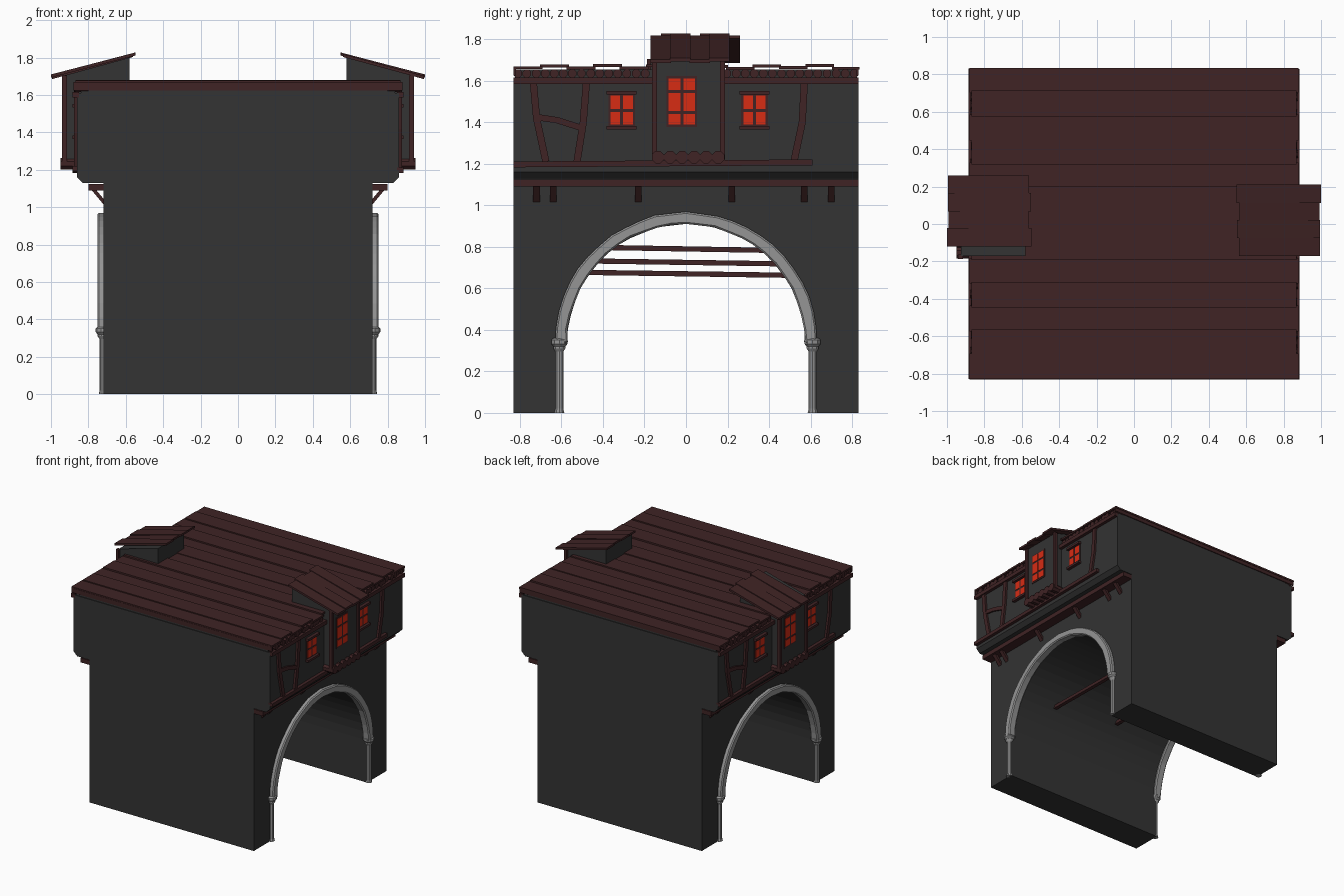
import bpy, bmesh, math, random
from mathutils import Vector

random.seed(4)
if "Cube" in bpy.data.objects:
    bpy.data.objects.remove(bpy.data.objects["Cube"])


def material(name, r, g, b):
    m = bpy.data.materials.new(name)
    m.use_nodes = True
    m.diffuse_color = (r, g, b, 1)
    bsdf = m.node_tree.nodes["Principled BSDF"]
    bsdf.inputs["Base Color"].default_value = (r, g, b, 1)
    bsdf.inputs["Roughness"].default_value = 0.9
    return m


PLASTER = material("dark plaster", 0.033, 0.033, 0.033)
WOOD = material("dark red wood", 0.05, 0.017, 0.018)
STONE = material("grey stone", 0.30, 0.30, 0.30)
GLASS = material("red glass", 0.68, 0.025, 0.007)


def finish(name, bm, mat):
    bmesh.ops.recalc_face_normals(bm, faces=bm.faces[:])
    mesh = bpy.data.meshes.new(name)
    bm.to_mesh(mesh)
    bm.free()
    mesh.materials.append(mat)
    ob = bpy.data.objects.new(name, mesh)
    bpy.context.scene.collection.objects.link(ob)
    return ob


def prism(name, pts, axis, lo, hi, mat):
    """Extrude a profile along x (points are y, z) or y (points are x, z)."""
    bm = bmesh.new()
    place = (lambda p: (lo, p[0], p[1])) if axis == "x" else (lambda p: (p[0], lo, p[1]))
    face = bm.faces.new([bm.verts.new(place(p)) for p in pts])
    new = bmesh.ops.extrude_face_region(bm, geom=[face])["geom"]
    step = Vector((hi - lo, 0, 0) if axis == "x" else (0, hi - lo, 0))
    bmesh.ops.translate(bm, vec=step, verts=[v for v in new if isinstance(v, bmesh.types.BMVert)])
    return finish(name, bm, mat)


def box(name, x, y, z, mat):
    return prism(name, [(x[0], z[0]), (x[1], z[0]), (x[1], z[1]), (x[0], z[1])], "y", *y, mat)


def log(name, x, y, z, r, mat, sides=8):
    ring = [(y + r * math.cos(math.tau * (i + .5) / sides), z + r * math.sin(math.tau * (i + .5) / sides))
            for i in range(sides)]
    return prism(name, ring, "x", *x, mat)


def strip(name, path, width, x, mat):
    """Bent timber lying on the side wall, following y, z points."""
    side = []
    for i, p in enumerate(path):
        d = Vector(path[min(i + 1, len(path) - 1)]) - Vector(path[max(i - 1, 0)])
        n = Vector((-d.y, d.x)).normalized() * width / 2
        side.append((Vector(p) + n, Vector(p) - n))
    return prism(name, [s[0] for s in side] + [s[1] for s in reversed(side)], "x", *x, mat)


def lathe(name, profile, x, y, mat, sides=10):
    bm = bmesh.new()
    rings = [[bm.verts.new((x + r * math.cos(math.tau * i / sides), y + r * math.sin(math.tau * i / sides), z))
              for i in range(sides)] for r, z in profile]
    for a, b in zip(rings, rings[1:]):
        for i in range(sides):
            j = (i + 1) % sides
            bm.faces.new((a[i], a[j], b[j], b[i]))
    bm.faces.new(rings[0])
    bm.faces.new(rings[-1])
    return finish(name, bm, mat)


def arc(r, cz, n, jitter=0.0):
    return [((r + random.uniform(-jitter, jitter)) * math.cos(math.pi * i / n),
             cz + (r + random.uniform(-jitter, jitter)) * math.sin(math.pi * i / n)) for i in range(n + 1)]


# Gate block with arched passage, and overhanging upper storey
SPRING = 0.335
opening = [(0.59, 0)] + arc(0.59, SPRING, 28) + [(-0.59, 0)]
prism("gate_wall", [(-.83, 0), (-.83, 1.14), (.83, 1.14), (.83, 0)] + opening, "x", -.72, .72, PLASTER)
prism("upper_storey", [(-.83, 1.13), (.83, 1.13), (.86, 1.16), (.86, 1.61), (-.86, 1.61), (-.86, 1.16)],
      "y", -.83, .83, PLASTER)

# Tie beams across the passage
for i, (x, z, y) in enumerate([(.37, .67, .5), (-.2, .725, .47), (-.55, .79, .41)]):
    strip(f"tie_beam_{i}", [(-y, z + .007), (y, z - .007)], .025, (x - .015, x + .015), WOOD)

# Roof boards on a plaster core
box("roof_core", (-.84, .84), (-.825, .825), (1.6, 1.655), PLASTER)
COUNT = 13
for i in range(COUNT):
    y = -.83 + 1.66 * i / COUNT
    z = 1.655 + (.01 if i % 2 else 0) + random.uniform(-.003, .003)
    end = .88 if i % 2 == 0 else .87
    box(f"roof_board_{i}", (-end, end), (y, min(y + .138, .835)), (z, z + .014), WOOD)
for y in (-.832, .818):
    box("roof_edge_board", (-.88, .88), (y, y + .014), (1.625, 1.66), WOOD)

# Everything on one side, later copied to the other side
side = []
add = side.append

# Stone arch trim with columns
trim = prism("arch_trim", arc(.632, SPRING, 26, .004) + arc(.573, SPRING, 26, .004)[::-1],
             "x", .69, .752, STONE)
bevel = trim.modifiers.new("worn edges", "BEVEL")
bevel.width, bevel.segments = .008, 1
add(trim)
for s in (-1, 1):
    add(lathe("arch_column", [(.025, 0), (.02, .02), (.02, .295), (.03, .31), (.03, .32), (.041, .332),
                              (.041, .352), (.03, .36)], .72, s * .61, STONE))

# Ledge beam under the overhang with braces
add(box("ledge_beam", (.72, .80), (-.83, .83), (1.09, 1.125), WOOD))
for y in (-.72, -.64, -.23, .22, .57, .70):
    add(prism("ledge_brace", [(.715, 1.01), (.715, 1.04), (.765, 1.1), (.79, 1.1)], "y", y - .016, y + .016, WOOD))

# Wall timbers
add(strip("sill_beam", [(-.83, 1.197), (.61, 1.207)], .028, (.85, .885), WOOD))
add(box("eaves_beam", (.85, .885), (-.83, .83), (1.585, 1.615), WOOD))
for path in ([(-.735, 1.59), (-.72, 1.42), (-.675, 1.21)], [(-.48, 1.59), (-.495, 1.4), (-.525, 1.21)],
             [(.57, 1.59), (.56, 1.4), (.52, 1.21)]):
    add(strip("wall_post", path, .034, (.855, .876), WOOD))
add(strip("wall_rail", [(-.72, 1.425), (-.62, 1.41), (-.51, 1.375)], .03, (.855, .873), WOOD))

# Rafter ends below the roof
for i in range(38):
    y = -.81 + i * .0438
    if not -.17 < y < .19:
        add(log("rafter_end", (.80, .87 + random.uniform(-.008, .008)), y, 1.635, .022, WOOD))


def window(y, x, half, rows):
    """Red panes in two columns, on a wooden backing board."""
    lo, hi = rows[0][0], rows[-1][1]
    add(box("window_frame", (x - .01, x + .004), (y - half - .01, y + half + .01), (lo - .012, hi + .012), WOOD))
    for a, b in rows:
        for s in (-1, 1):
            ys = sorted((y + s * .007, y + s * half))
            add(box("window_pane", (x, x + .007), ys, (a, b), GLASS))


for y in (-.31, .33):
    window(y, .86, .054, [(1.39, 1.45), (1.465, 1.53)])
    for z in (1.365, 1.533):
        add(box("window_sill", (.855, .885), (y - .072, y + .072), (z, z + .018), WOOD))

# Dormer body, window, posts and log footing
add(prism("dormer_body", [(.58, 1.6), (.84, 1.6), (.84, 1.22), (.925, 1.22), (.925, 1.705), (.58, 1.80)],
          "y", -.15, .172, PLASTER))
window(-.02, .925, .064, [(1.39, 1.44), (1.455, 1.54), (1.555, 1.61)])
for y in (-.165, .163):
    add(box("dormer_post", (.915, .94), (y, y + .025), (1.22, 1.705), WOOD))
for i in range(6):
    add(log("dormer_footing", (.86, .95), -.135 + i * .058, 1.232, .032, WOOD))

# Dormer roof boards
roof = []
for i in range(4):
    a = -.17 + i * .094
    out, inn, up = 1 - random.uniform(0, .015), .545 + random.uniform(0, .02), .008 * (i % 2)
    roof.append(prism("dormer_roof_board",
                      [(out, 1.685 + up), (inn, 1.803 + up), (inn, 1.819 + up), (out, 1.702 + up)],
                      "y", a, a + .098, WOOD))

# Opposite side: half turn about the middle
for ob in side + roof:
    twin = ob.copy()
    twin.name = "right_" + ob.name
    ob.name = "left_" + ob.name
    twin.rotation_euler.z = math.pi
    twin.location.y = .09 if ob in roof else 0
    bpy.context.scene.collection.objects.link(twin)
